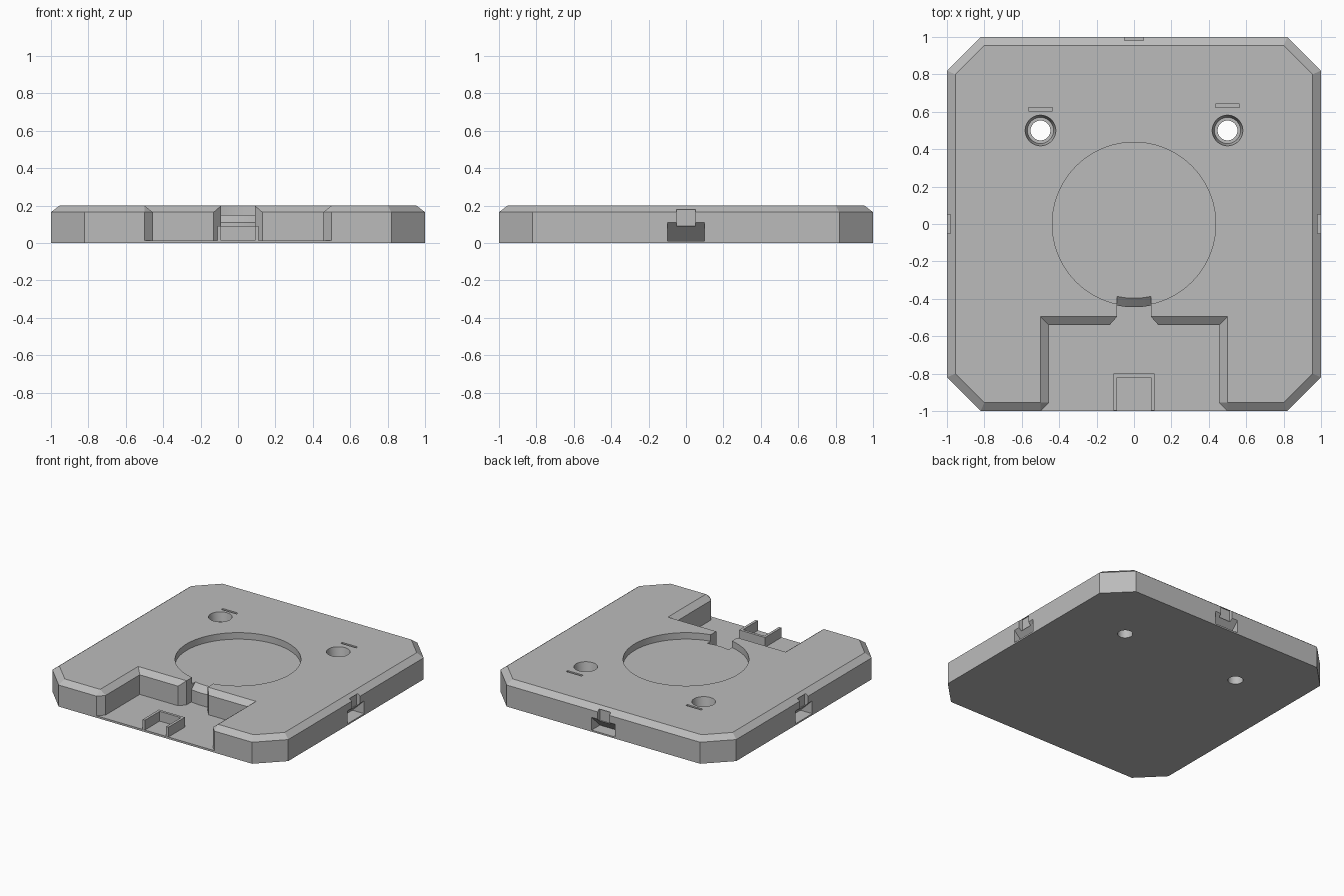
import bpy, bmesh, math
from mathutils import Matrix, Vector

cube = bpy.data.objects.get("Cube")
if cube:
    bpy.data.objects.remove(cube, do_unlink=True)

grey = bpy.data.materials.new("plain grey")
grey.use_nodes = True
GREY = (0.5, 0.5, 0.5, 1)
grey.diffuse_color = GREY
grey.node_tree.nodes["Principled BSDF"].inputs["Base Color"].default_value = GREY

FLOOR, SHOULDER, TOP = 0.015, 0.165, 0.2
cutters = []


def finish(bm, name):
    bmesh.ops.remove_doubles(bm, verts=bm.verts, dist=1e-5)
    bmesh.ops.recalc_face_normals(bm, faces=bm.faces)
    mesh = bpy.data.meshes.new(name)
    bm.to_mesh(mesh)
    bm.free()
    mesh.materials.append(grey)
    obj = bpy.data.objects.new(name, mesh)
    bpy.context.collection.objects.link(obj)
    return obj


def add_ring(bm, points, z):
    return [bm.verts.new((x, y, z)) for x, y in points]


def bridge(bm, a, b):
    n = len(a)
    for i in range(n):
        j = (i + 1) % n
        bm.faces.new((a[i], a[j], b[j], b[i]))


def loft(name, layers):
    """Closed solid through (points, z) layers of equal count."""
    bm = bmesh.new()
    rings = [add_ring(bm, pts, z) for pts, z in layers]
    for a, b in zip(rings, rings[1:]):
        bridge(bm, a, b)
    bm.faces.new(rings[0])
    bm.faces.new(rings[-1])
    return finish(bm, name)


def cutter(name, layers):
    obj = loft(name, layers)
    obj.hide_render = True
    cutters.append(obj)
    return obj


def mirrored(half):
    return half + [(-x, y) for x, y in reversed(half)]


def circle(r, cx=0, cy=0, n=64):
    return [(cx + r * math.cos(math.tau * i / n), cy + r * math.sin(math.tau * i / n))
            for i in range(n)]


def rect(x0, x1, y0, y1):
    return [(x0, y0), (x1, y0), (x1, y1), (x0, y1)]


# Body: chamfered octagonal slab with a stepped notch at the front
outline = mirrored([(0.09, -0.495), (0.13, -0.54), (0.455, -0.54), (0.455, -0.955),
                    (0.5, -1), (0.82, -1), (1, -0.82), (1, 0.82), (0.82, 1)])
top_outline = mirrored([(0.09, -0.495), (0.09, -0.495), (0.5, -0.495), (0.5, -0.955),
                        (0.5, -0.955), (0.8, -0.955), (0.955, -0.8), (0.955, 0.8), (0.8, 0.955)])
bm = bmesh.new()
base = add_ring(bm, outline[5:13], 0)
low = add_ring(bm, outline, FLOOR)
mid = add_ring(bm, outline, SHOULDER)
high = add_ring(bm, top_outline, TOP)
bridge(bm, low, mid)
bridge(bm, mid, high)
for i in range(7):
    bm.faces.new((base[i], base[i + 1], low[i + 6], low[i + 5]))
bm.faces.new((base[7], base[0], low[5], low[4], low[13], low[12]))
bm.faces.new(low[13:] + low[:5])
bm.faces.new(base)
bm.faces.new(high)
body = finish(bm, "body")

# Round shallow recess
cutter("recess_cutter", [(circle(0.437, n=96), 0.15), (circle(0.437, n=96), 0.3)])


# Channel from notch to recess, ending in a chamfered arc
def channel(r):
    xs = [0.09 - 0.18 * i / 10 for i in range(11)]
    return [(-0.09, -0.52), (0.09, -0.52)] + [(x, -math.sqrt(r * r - x * x)) for x in xs]


cutter("channel_cutter", [(channel(0.445), FLOOR), (channel(0.445), 0.11),
                          (channel(0.397), 0.15), (channel(0.397), 0.3)])

# Screw holes with a tapered seat, each with a thin engraved slot
for side, slot_y in ((-1, 0.613), (1, 0.633)):
    cx = side * 0.5
    cutter("seat_cutter", [(circle(0.07, cx, 0.5), 0.13), (circle(0.082, cx, 0.5), TOP),
                           (circle(0.082, cx, 0.5), 0.3)])
    cutter("hole_cutter", [(circle(0.053, cx, 0.5), -0.1), (circle(0.053, cx, 0.5), 0.25)])
    slot = rect(cx - 0.065, cx + 0.065, slot_y - 0.009, slot_y + 0.009)
    cutter("slot_cutter", [(slot, 0.17), (slot, 0.3)])

# Edge sockets on the left, right and back: sloped pocket plus narrow key slot
for angle in (0, 90, 180):
    turn = Matrix.Rotation(math.radians(angle), 4, 'Z')
    pocket = cutter("pocket_cutter", [(rect(0.9, 1.05, -0.1, 0.1), 0.012),
                                      (rect(1.0, 1.05, -0.1, 0.1), 0.11)])
    key = cutter("key_cutter", [(rect(0.97, 1.06, -0.05, 0.05), 0.09),
                                (rect(0.97, 1.06, -0.05, 0.05), 0.18)])
    pocket.data.transform(turn)
    key.data.transform(turn)

# Apply the cuts and drop the cutters
bpy.context.view_layer.objects.active = body
for tool in cutters:
    mod = body.modifiers.new(tool.name, 'BOOLEAN')
    mod.operation = 'DIFFERENCE'
    mod.solver = 'EXACT'
    mod.object = tool
    bpy.ops.object.modifier_apply(modifier=mod.name)
for tool in cutters:
    bpy.data.objects.remove(tool, do_unlink=True)

# Open-fronted tray on the notch floor
tray_plan = mirrored([(0.09, -0.82), (0.09, -0.998), (0.11, -0.998), (0.11, -0.8)])
tray = loft("connector_tray", [(tray_plan, 0.01), (tray_plan, 0.09)])

bpy.ops.object.select_all(action='DESELECT')
body.select_set(True)
bpy.ops.object.shade_smooth_by_angle(angle=math.radians(20))
